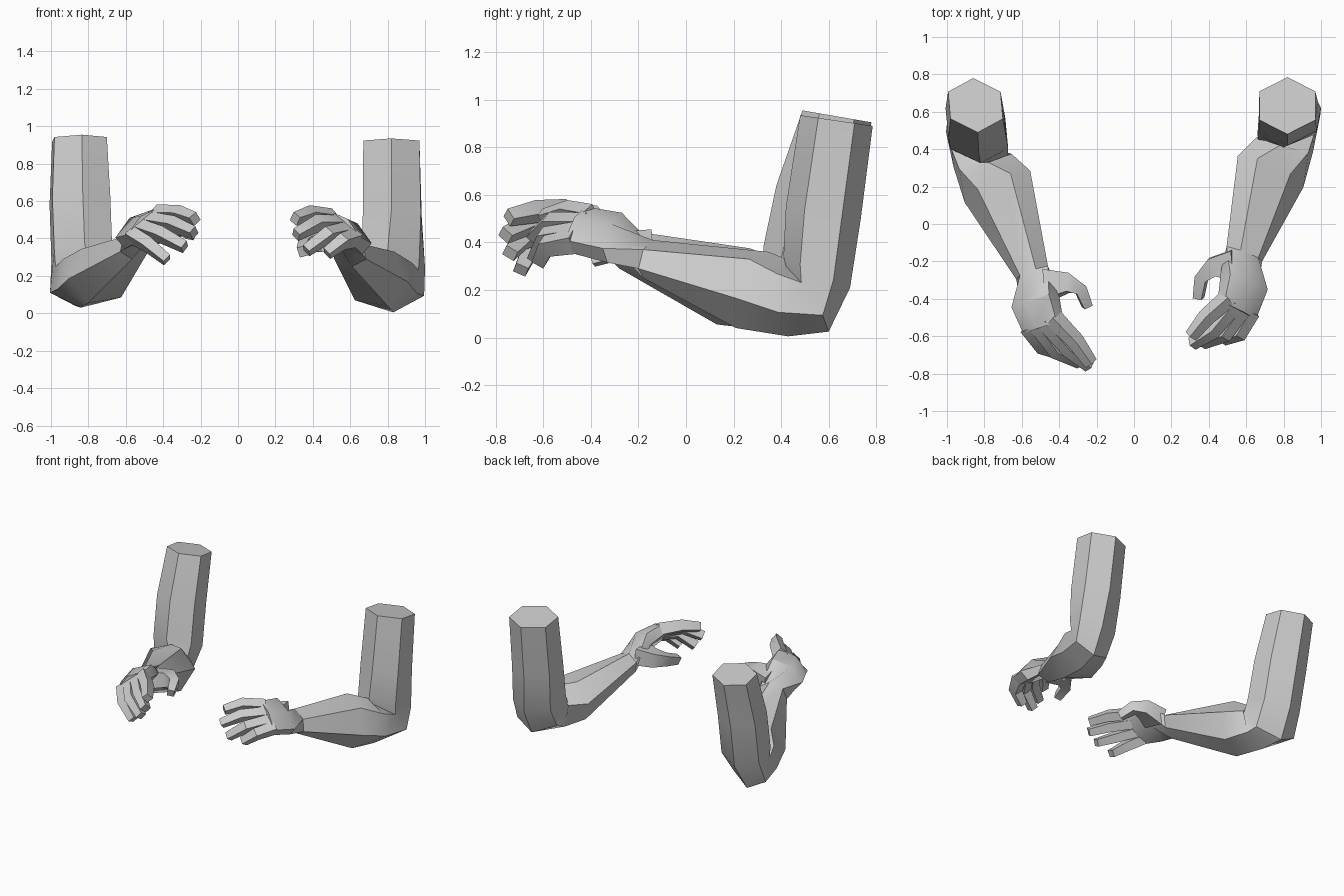
import bpy, bmesh, math
from mathutils import Vector as V

if "Cube" in bpy.data.objects:
    bpy.data.objects.remove(bpy.data.objects["Cube"])

skin = bpy.data.materials.new("plain_grey")
skin.diffuse_color = (0.6, 0.6, 0.6, 1)
skin.use_nodes = True
skin.node_tree.nodes["Principled BSDF"].inputs["Base Color"].default_value = skin.diffuse_color


def loft(name, rings, mirror):
    """Skin a closed tube through rings of points."""
    bm = bmesh.new()
    vs = [[bm.verts.new((-p.x, p.y, p.z) if mirror else p) for p in r] for r in rings]
    n = len(rings[0])
    for a, b in zip(vs, vs[1:]):
        for i in range(n):
            j = (i + 1) % n
            bm.faces.new((a[i], a[j], b[j], b[i]))
    bm.faces.new(vs[0])
    bm.faces.new(vs[-1])
    bmesh.ops.recalc_face_normals(bm, faces=bm.faces)
    me = bpy.data.meshes.new(name)
    bm.to_mesh(me)
    bm.free()
    me.materials.append(skin)
    ob = bpy.data.objects.new(name, me)
    bpy.context.collection.objects.link(ob)
    bpy.context.view_layer.objects.active = ob
    ob.select_set(True)
    bpy.ops.object.shade_smooth_by_angle(angle=math.radians(36))
    ob.select_set(False)


def hexagon(c, a, s):
    """Six points around c: a reaches the top corner, s the flat side."""
    c, a, s = V(c), V(a), V(s)
    return [c + a, c + a / 2 + s, c - a / 2 + s, c - a, c - a / 2 - s, c + a / 2 - s]


def span(t, b, s):
    """Hexagon from its front/top corner, back/bottom corner and side vector."""
    t, b = V(t), V(b)
    return hexagon((t + b) / 2, (t - b) / 2, s)


def digit(name, path, across, widths, heights, mirror):
    """Square-sectioned finger along a path."""
    path = [V(p) for p in path]
    rings = []
    for i, p in enumerate(path):
        d = (path[min(i + 1, len(path) - 1)] - path[max(i - 1, 0)]).normalized()
        s = V(across)
        s = (s - d * s.dot(d)).normalized()
        u = s.cross(d)
        s, u = s * widths[i], u * heights[i]
        rings.append([p + s + u, p - s + u, p - s - u, p + s - u])
    loft(name, rings, mirror)


def build(side, upper, fore, palm, fingers, thumb, mirror=False):
    # upper arm, elbow, forearm and palm in one tube
    loft(side + "_arm", [span(*r) for r in upper] + [hexagon(*r) for r in fore + palm], mirror)
    # four fingers spread over the knuckle line
    kc, ka, ks = (V(v) for v in palm[-1])
    back = (kc - V(palm[0][0])).normalized() * -0.03
    names = ("index", "middle", "ring", "little")
    for i, (n, (mid, tip)) in enumerate(zip(names, fingers)):
        base = kc + ks * (-0.75 + 0.5 * i) + back + ka * 0.15
        digit(f"{side}_{n}_finger", [base, mid, tip], ks,
              (0.032, 0.031, 0.025), (0.042, 0.037, 0.028), mirror)
    digit(side + "_thumb", thumb, (-0.5, 0.6, 0),
          (0.08, 0.05, 0.032, 0.024), (0.06, 0.05, 0.036, 0.028), mirror)


build("right",
      [((.82, .48, .935), (.82, .785, .89), (.15, 0, 0)),
       ((.82, .42, .55), (.83, .735, .50), (.155, 0, 0)),
       ((.80, .41, .34), (.86, .69, .21), (.155, 0, 0)),
       ((.80, .42, .30), (.86, .60, .025), (.15, .02, 0)),
       ((.78, .42, .33), (.83, .43, .005), (.14, -.04, .02))],
      [((.73, .28, .20), (-.07, .07, .16), (.14, -.05, .05)),
       ((.59, -.16, .33), (-.02, .02, .08), (.085, -.03, 0))],
      [((.59, -.30, .42), (.05, -.02, .06), (.10, -.04, -.075)),
       ((.55, -.46, .455), (.035, -.01, .05), (.085, -.045, -.07))],
      [((.385, -.50, .53), (.305, -.60, .505)),
       ((.42, -.57, .48), (.31, -.64, .42)),
       ((.48, -.59, .42), (.365, -.635, .335)),
       ((.56, -.585, .385), (.475, -.615, .32))],
      [(.53, -.22, .39), (.42, -.23, .38), (.36, -.29, .365), (.345, -.395, .33)])

build("left",
      [((.835, .49, .955), (.86, .78, .905), (.14, 0, 0)),
       ((.83, .38, .64), (.86, .70, .56), (.155, 0, 0)),
       ((.82, .325, .38), (.85, .64, .24), (.155, 0, 0)),
       ((.81, .33, .32), (.87, .52, .04), (.15, .02, 0)),
       ((.78, .33, .35), (.84, .35, .03), (.14, -.04, .02))],
      [((.73, .20, .215), (-.07, .07, .16), (.14, -.05, .05)),
       ((.545, -.26, .37), (-.02, .02, .08), (.075, -.025, 0))],
      [((.53, -.40, .45), (.05, -.02, .06), (.10, -.035, -.075)),
       ((.485, -.55, .47), (.035, -.01, .05), (.09, -.03, -.075))],
      [((.31, -.63, .53), (.23, -.745, .505)),
       ((.345, -.67, .475), (.235, -.76, .43)),
       ((.41, -.68, .42), (.285, -.74, .355)),
       ((.485, -.655, .37), (.38, -.695, .285))],
      [(.47, -.33, .43), (.35, -.315, .455), (.285, -.35, .455), (.25, -.44, .42)],
      mirror=True)
